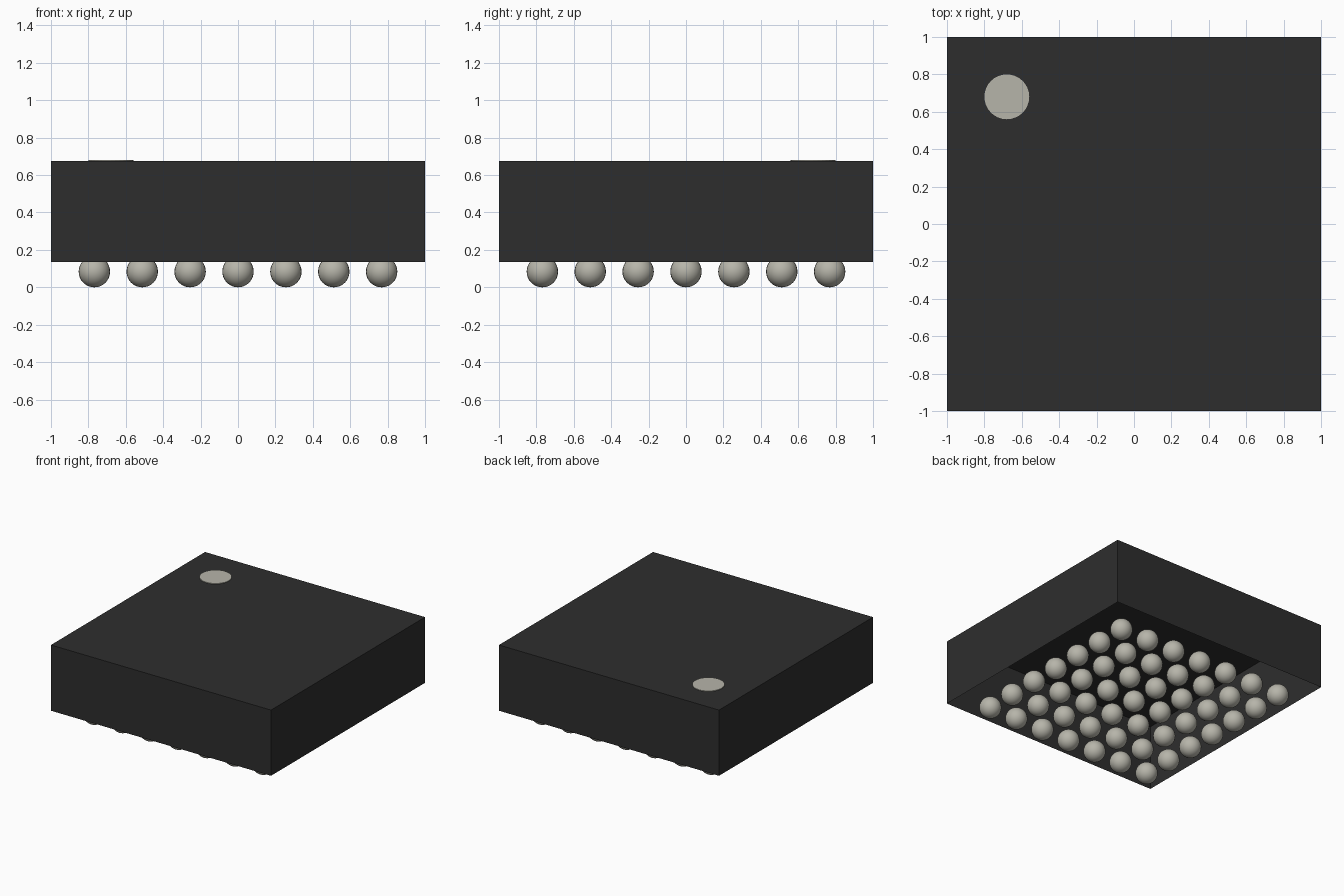
import bpy, bmesh
from mathutils import Matrix

cube = bpy.data.objects.get("Cube")
if cube:
    bpy.data.objects.remove(cube, do_unlink=True)


def material(name, rgb, rough):
    m = bpy.data.materials.new(name)
    m.use_nodes = True
    m.diffuse_color = (*rgb, 1)
    bsdf = m.node_tree.nodes["Principled BSDF"]
    bsdf.inputs["Base Color"].default_value = (*rgb, 1)
    bsdf.inputs["Roughness"].default_value = rough
    return m


black = material("black plastic", (0.027, 0.027, 0.027), 0.6)
solder = material("pale solder", (0.47, 0.46, 0.40), 0.5)


def add_object(name, bm, mat, smooth=False):
    mesh = bpy.data.meshes.new(name)
    for f in bm.faces:
        f.smooth = smooth
    bm.to_mesh(mesh)
    bm.free()
    mesh.materials.append(mat)
    obj = bpy.data.objects.new(name, mesh)
    bpy.context.collection.objects.link(obj)
    return obj


BOTTOM, TOP = 0.135, 0.675

# Package shell: a box left open underneath
bm = bmesh.new()
bmesh.ops.create_cube(bm, size=1, matrix=Matrix.Translation((0, 0, (BOTTOM + TOP) / 2))
                      @ Matrix.Diagonal((2, 2, TOP - BOTTOM, 1)))
bmesh.ops.delete(bm, geom=[f for f in bm.faces if f.normal.z < -0.5], context='FACES_ONLY')
add_object("package_shell", bm, black)

# Round orientation mark, a thin disc on the top
bm = bmesh.new()
bmesh.ops.create_cone(bm, cap_ends=True, segments=32, radius1=0.12, radius2=0.12, depth=0.008,
                      matrix=Matrix.Translation((-0.68, 0.68, TOP + 0.001)))
add_object("corner_mark", bm, solder)

# Seven by seven grid of contact balls
RADIUS, PITCH = 0.084, 0.256
bm = bmesh.new()
for i in range(-3, 4):
    for j in range(-3, 4):
        bmesh.ops.create_uvsphere(bm, u_segments=24, v_segments=16, radius=RADIUS,
                                  matrix=Matrix.Translation((i * PITCH, j * PITCH, RADIUS)))
add_object("contact_balls", bm, solder, smooth=True)
